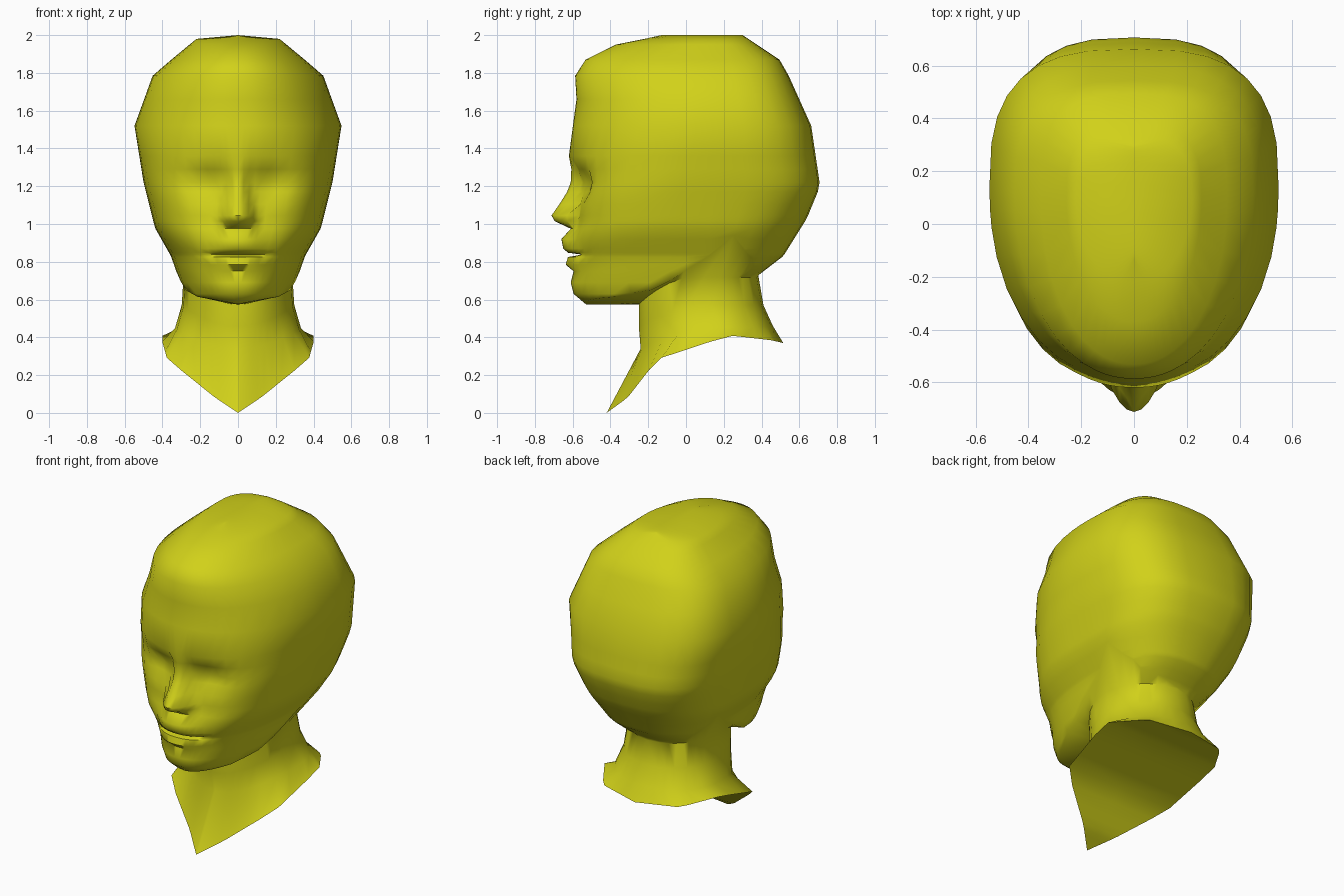
import bpy, bmesh
from math import sin, cos, pi, atan2, exp, radians, degrees

if "Cube" in bpy.data.objects:
    bpy.data.objects.remove(bpy.data.objects["Cube"])


def interp(table, v):
    """Piecewise-linear lookup; each row is (key, value, ...)."""
    if v <= table[0][0]:
        return table[0][1:]
    for a, b in zip(table, table[1:]):
        if v <= b[0]:
            k = (v - a[0]) / (b[0] - a[0])
            return tuple(p + (q - p) * k for p, q in zip(a[1:], b[1:]))
    return table[-1][1:]


# Profiles over height: centre line of the face, broad face front, back of skull
PROFILE = [(.575, -.53), (.63, -.595), (.69, -.61), (.75, -.595), (.785, -.637), (.825, -.625),
           (.838, -.55), (.848, -.625), (.87, -.65), (.92, -.66), (.975, -.61), (1.015, -.695),
           (1.045, -.712), (1.105, -.67), (1.17, -.63), (1.25, -.60), (1.36, -.62), (1.66, -.58),
           (1.78, -.59), (1.88, -.525), (1.95, -.37), (1.98, -.22), (2, -.13)]
FRONT = [(.575, -.53), (.63, -.58), (.69, -.595), (.75, -.585), (.84, -.59), (.92, -.6),
         (1.0, -.57), (1.25, -.56), (1.36, -.605), (1.66, -.58), (1.78, -.59), (1.88, -.525),
         (1.95, -.37), (1.98, -.22), (2, -.13)]
BACK = [(.73, .385), (.83, .515), (1.03, .64), (1.2, .71), (1.52, .663), (1.86, .51), (2, .3)]
# Half width, depth of the widest point, squareness of the face and back sections
WIDTH = [(.575, .24), (.62, .28), (.74, .325), (.83, .355), (.98, .44), (1.22, .5),
         (1.52, .548), (1.79, .45), (1.98, .22), (2, 0)]
MIDDLE = [(.575, 0), (.62, .05), (.83, .12), (1.51, .14), (2, .1)]
SQUARE = [(.6, 2.2), (.83, 2.6), (1.0, 3), (1.15, 3), (1.36, 2.4), (1.6, 2.1)]
BACK_POWER = [(.83, .83), (1.15, .7)]
# Half width of the lips and nose
FEATURE = [(.58, .22), (.75, .17), (.84, .17), (.92, .14), (.975, .115), (1.045, .11),
           (1.1, .085), (1.2, .055), (1.3, .06), (1.36, .2)]
# Lower edge of the head: chin, jaw, behind the ear, nape
JAW = [(0, .575), (.78, .615), (.95, .65), (.985, .70), (.996, .75), (1, .83),
       (1.125, .94), (1.25, .86), (1.5, .775), (2, .73)]
# Neck rings: front y, z, side x, y, z, back y, z
NECK = [(-.24, .34, .335, .15, .45, .46, .46),
        (-.25, .46, .30, .10, .57, .41, .57),
        (-.25, .575, .29, .06, .72, .385, .715)]
# Cut edge at the bottom of the neck: angle, x, y, z
BASE = [(0, 0, -.42, 0), (17, .12, -.31, .08), (58.5, .375, -.15, .285),
        (110, .41, .23, .41), (144, .27, .45, .385), (180, 0, .515, .37)]

COLUMNS = [0, .06, .12, .18, .24, .32, .42, .54, .66, .78, .88, .95, .985, .996, 1]
COLUMNS += [1 + j / 8 for j in range(1, 9)]
LEVELS = [.575, .63, .69, .75, .785, .825, .838, .848, .87, .92, .975, 1.015, 1.045, 1.105,
          1.17, 1.22, 1.29, 1.36, 1.52, 1.66, 1.785, 1.87, 1.95, 1.98, 2]


def head_point(t, z):
    w, c, n = interp(WIDTH, z)[0], interp(MIDDLE, z)[0], interp(SQUARE, z)[0]
    if t > 1:
        a, e = (t - 1) * pi / 2, interp(BACK_POWER, z)[0]
        y = c + (interp(BACK, z)[0] - c) * max(sin(a), 0) ** e
        return (w * max(cos(a), 0) ** e if t < 2 else 0, y, z)
    x, f = w * t, interp(FRONT, z)[0]
    y = c - (c - f) * max(1 - t ** n, 0) ** (1 / n)
    # nose and lips stand out of the face, eye sockets sink in
    h = interp(FEATURE, z)[0]
    if x < h:
        y += (interp(PROFILE, z)[0] - f) * (1 - (x / h) ** 2)
    y += .05 * exp(-((x - .18) / .09) ** 2 - ((z - 1.21) / .07) ** 2)
    return (x, y, z)


def neck_point(ring, a, top):
    fy, fz, sx, sy, sz, by, bz = ring
    ey, ez = (fy, fz) if cos(a) > 0 else (by, bz)
    k = abs(cos(a))
    return (sx * sin(a), sy + (ey - sy) * k, min(sz + (ez - sz) * k * k, top))


# Half of the head and neck as one grid of columns, closed underneath
bm = bmesh.new()
grid = []
for t in COLUMNS:
    low = interp(JAW, t)[0]
    head = [head_point(t, max(z, low)) for z in LEVELS]
    x, y, z = head[0]
    a = atan2(x, .08 - y)
    base = interp(BASE, degrees(a))
    neck = [(0, *base[1:]), base] + [neck_point(r, a, z) for r in NECK]
    grid.append([bm.verts.new(p) for p in neck + head])
for p, q in zip(grid, grid[1:]):
    for j in range(len(p) - 1):
        bm.faces.new((p[j], q[j], q[j + 1], p[j + 1]))
bmesh.ops.remove_doubles(bm, verts=bm.verts, dist=.0005)
mesh = bpy.data.meshes.new("head")
bm.to_mesh(mesh)
bm.free()
head = bpy.data.objects.new("head", mesh)
bpy.context.collection.objects.link(head)

# Other half
mirror = head.modifiers.new("mirror", 'MIRROR')
mirror.merge_threshold = .001

bpy.context.view_layer.objects.active = head
head.select_set(True)
bpy.ops.object.shade_smooth_by_angle(angle=radians(60))

mat = bpy.data.materials.new("yellow")
mat.diffuse_color = (.64, .64, .01, 1)
mat.use_nodes = True
mat.node_tree.nodes["Principled BSDF"].inputs["Base Color"].default_value = mat.diffuse_color
mesh.materials.append(mat)
